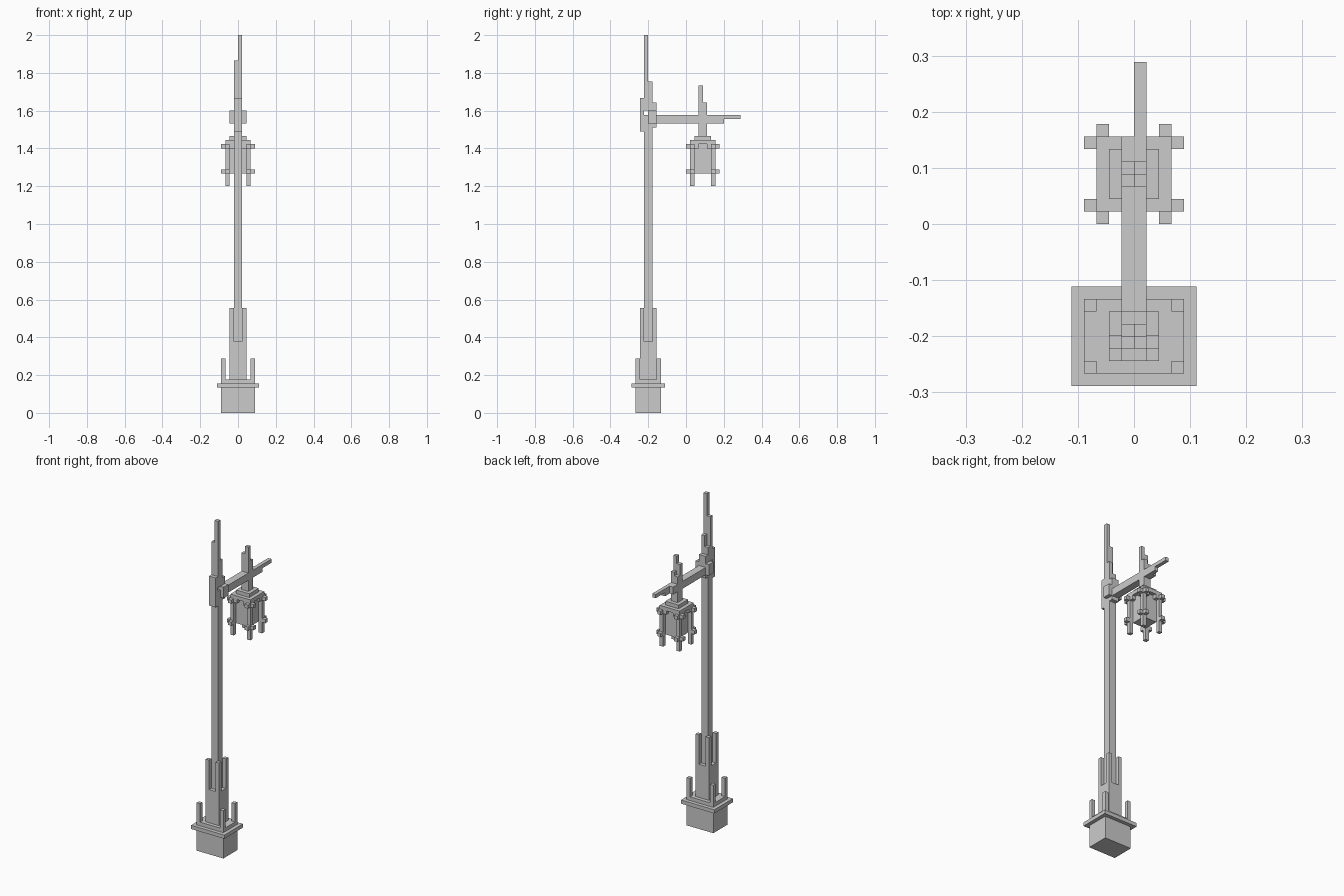
import bpy, bmesh

if "Cube" in bpy.data.objects:
    bpy.data.objects.remove(bpy.data.objects["Cube"])

U = 2 / 90  # size of one voxel


def build(name, boxes):
    """One object from boxes (x0, x1, y0, y1, z0, z1) in voxel units."""
    bm = bmesh.new()
    for x0, x1, y0, y1, z0, z1 in boxes:
        verts = bmesh.ops.create_cube(bm, size=1)["verts"]
        for v in verts:
            v.co.x = (x1 if v.co.x > 0 else x0) * U
            v.co.y = (y1 if v.co.y > 0 else y0) * U
            v.co.z = (z1 if v.co.z > 0 else z0) * U
    me = bpy.data.meshes.new(name)
    bm.to_mesh(me)
    bm.free()
    ob = bpy.data.objects.new(name, me)
    bpy.context.collection.objects.link(ob)
    return ob


def corners(cy, half_x, half_y, z0, z1):
    """Four one-voxel posts just inside the corners of a rectangle centred on y = cy."""
    return [(x, x + 1, y, y + 1, z0, z1)
            for x in (-half_x, half_x - 1)
            for y in (cy - half_y, cy + half_y - 1)]


def spire(cy, z0_front, z0_back, tops):
    """Stepped 2x2 spire; tops are front right, front left, back right, back left."""
    fr, fl, br, bl = tops
    return [(0, 1, cy - 1, cy, z0_front, fr), (-1, 0, cy - 1, cy, z0_front, fl),
            (0, 1, cy, cy + 1, z0_back, br), (-1, 0, cy, cy + 1, z0_back, bl)]


P, L = -9, 4  # y centres of pole and lantern

# Stepped base with corner posts
build("base_block", [(-4, 4, P - 3, P + 3, 0, 6)])
build("base_plate", [(-5, 5, P - 4, P + 4, 6, 7)])
build("base_step", [(-4, 4, P - 3, P + 3, 7, 8)])
build("base_corner_posts", corners(P, 4, 3, 8, 13))

# Pedestal, its corner prongs and the pole
build("pedestal", [(-2, 2, P - 2, P + 2, 8, 17)])
build("pedestal_prongs", corners(P, 2, 2, 17, 25))
build("pole", [(-1, 1, P - 1, P + 1, 17, 71)])
build("pole_spire", spire(P, 72, 71, (90, 84, 79, 76)))

# Plates and collar holding the arm
build("front_plate", [(-1, 1, P - 2, P - 1, 67, 75)])
build("back_plate", [(-1, 1, P + 1, P + 2, 68, 74)])
build("arm_collar", [(-2, 2, P, P + 2, 69, 72)])

# Arm thinning toward its tip
build("arm", [(-1, 1, P + 2, 7, 69, 71)])
build("arm_tip", [(0, 1, 7, 9, 69, 71), (0, 1, 9, 13, 70, 71)])

# Hanger with its stepped spire
build("lantern_hanger", spire(L, 66, 66, (78, 76, 74, 73)))

# Lantern
build("lantern_cap", [(-2, 2, L - 2, L + 2, 65, 66)])
build("lantern_roof", [(-3, 3, L - 3, L + 3, 64, 65)])
build("lantern_body", [(-2, 2, L - 2, L + 2, 57, 64)])
build("lantern_posts", corners(L, 3, 3, 54, 64))

# Knobs outside each post, plus inner brackets under the roof
knobs = []
for x, y, _, _ in ((sx, sy, 0, 0) for sx in (-1, 1) for sy in (-1, 1)):
    cx, cy = x * 2.5, L + y * 2.5
    for z in (57, 63):
        steps = [(x, 0), (0, y)] + ([(-x, 0), (0, -y)] if z == 63 else [])
        for dx, dy in steps:
            a, b = cx + dx, cy + dy
            knobs.append((a - .5, a + .5, b - .5, b + .5, z, z + 1))
build("lantern_knobs", knobs)
